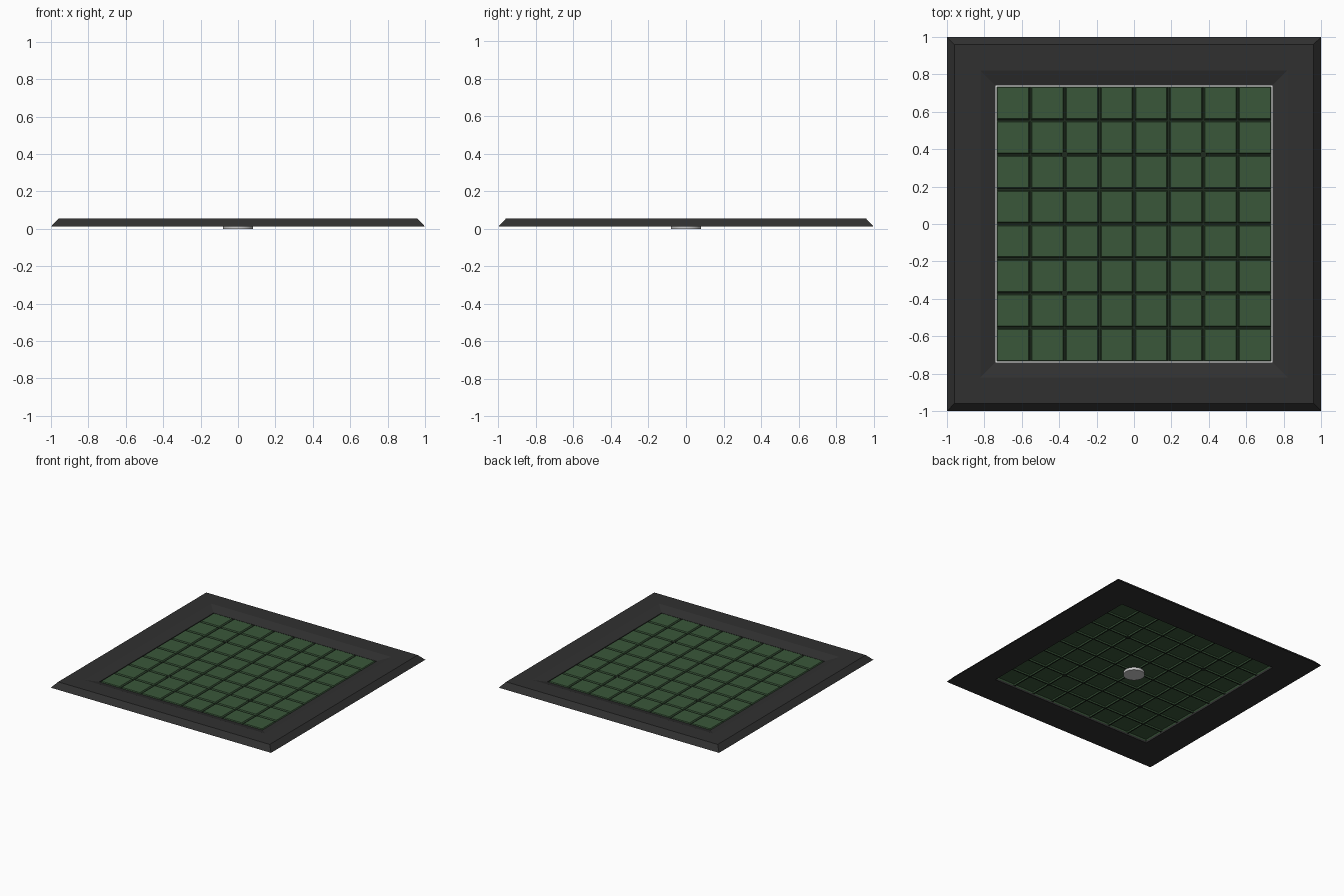
import bpy, bmesh, math

cube = bpy.data.objects.get("Cube")
if cube:
    bpy.data.objects.remove(cube)


def material(name, rgb):
    m = bpy.data.materials.new(name)
    m.use_nodes = True
    m.diffuse_color = (*rgb, 1)
    bsdf = m.node_tree.nodes["Principled BSDF"]
    bsdf.inputs["Base Color"].default_value = (*rgb, 1)
    bsdf.inputs["Roughness"].default_value = 0.8
    return m


charcoal = material("charcoal", (0.03, 0.03, 0.03))
green = material("board green", (0.042, 0.095, 0.042))
dark_green = material("groove green", (0.014, 0.025, 0.014))
light_grey = material("light grey", (0.6, 0.6, 0.6))


def make_object(name, bm, *mats):
    mesh = bpy.data.meshes.new(name)
    bm.to_mesh(mesh)
    bm.free()
    for m in mats:
        mesh.materials.append(m)
    obj = bpy.data.objects.new(name, mesh)
    bpy.context.collection.objects.link(obj)
    return obj


# Mitred frame: one cross-section (half width, height) swept round a square
HALF = 0.74
BASE = 0.012
profile = [(1, BASE), (0.96, 0.055), (0.82, 0.055), (HALF, 0.03), (HALF, BASE)]
bm = bmesh.new()
rings = [[bm.verts.new((sx * r, sy * r, z)) for sx, sy in ((-1, -1), (1, -1), (1, 1), (-1, 1))]
         for r, z in profile]
for a, b in zip(rings, rings[1:] + rings[:1]):
    for i in range(4):
        j = (i + 1) % 4
        bm.faces.new((a[i], a[j], b[j], b[i]))
bmesh.ops.recalc_face_normals(bm, faces=bm.faces)
make_object("frame", bm, charcoal)

# Tiled board: a sheet of raised tiles parted by bevelled grooves
TILES = 8
STEP = 2 * HALF / TILES
TOP, FLOOR = 0.034, 0.024
line = []
for i in range(TILES + 1):
    c = -HALF + i * STEP
    for offset, low in ((-0.01, False), (-0.005, True), (0.005, True), (0.01, False)):
        if abs(c + offset) <= HALF:
            line.append((c + offset, low))
bm = bmesh.new()
grid = [[bm.verts.new((x, y, FLOOR if lx or ly else TOP)) for x, lx in line] for y, ly in line]
for lower, upper in zip(grid, grid[1:]):
    for k in range(len(line) - 1):
        f = bm.faces.new((lower[k], lower[k + 1], upper[k + 1], upper[k]))
        f.material_index = int(all(v.co.z < TOP for v in f.verts))
make_object("tiled_board", bm, green, dark_green)


def disc(name, x, y, radius, z0, z1, sides, mat):
    bm = bmesh.new()
    bmesh.ops.create_cone(bm, cap_ends=True, segments=sides, radius1=radius, radius2=radius, depth=z1 - z0)
    bmesh.ops.translate(bm, verts=bm.verts, vec=(x, y, (z0 + z1) / 2))
    return make_object(name, bm, mat)


# Star points at the quarter crossings
for x in (-HALF / 2, HALF / 2):
    for y in (-HALF / 2, HALF / 2):
        disc("star_point", x, y, 0.018, FLOOR - 0.002, TOP + 0.001, 12, dark_green)

# Round foot under the middle
foot = disc("foot", 0, 0, 0.08, 0, FLOOR - 0.002, 32, light_grey)
for p in foot.data.polygons:
    p.use_smooth = len(p.vertices) == 4
